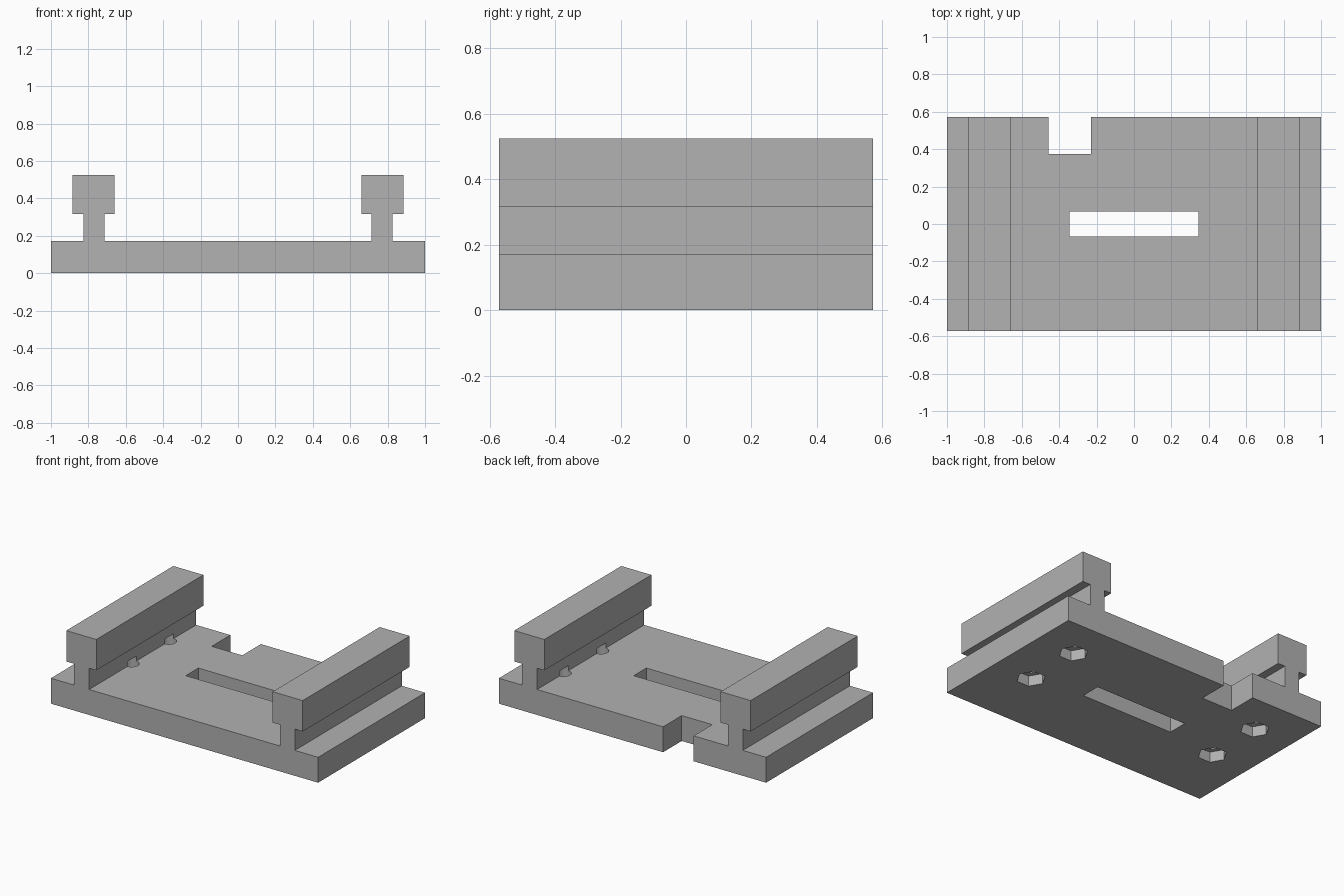
import bpy
import bmesh
import math

cube = bpy.data.objects.get("Cube")
if cube:
    bpy.data.objects.remove(cube, do_unlink=True)

HALF_DEPTH = 0.572
PLATE_TOP = 0.172

grey = bpy.data.materials.new("plain grey")
grey.use_nodes = True
colour = (0.445, 0.445, 0.445, 1)
grey.diffuse_color = colour
grey.node_tree.nodes["Principled BSDF"].inputs["Base Color"].default_value = colour


def add_object(name, bm):
    bmesh.ops.recalc_face_normals(bm, faces=bm.faces)
    mesh = bpy.data.meshes.new(name)
    bm.to_mesh(mesh)
    bm.free()
    obj = bpy.data.objects.new(name, mesh)
    mesh.materials.append(grey)
    bpy.context.collection.objects.link(obj)
    return obj


def cut(target, name, bm):
    cutter = add_object(name, bm)
    cutter.hide_render = True
    mod = target.modifiers.new(name, "BOOLEAN")
    mod.operation = "DIFFERENCE"
    mod.solver = "EXACT"
    mod.object = cutter
    bpy.context.view_layer.objects.active = target
    bpy.ops.object.modifier_apply(modifier=mod.name)
    bpy.data.objects.remove(cutter, do_unlink=True)


def box(x0, x1, y0, y1, z0, z1):
    bm = bmesh.new()
    bmesh.ops.create_cube(bm, size=1)
    for v in bm.verts:
        v.co = ((x0 + x1) / 2 + v.co.x * (x1 - x0),
                (y0 + y1) / 2 + v.co.y * (y1 - y0),
                (z0 + z1) / 2 + v.co.z * (z1 - z0))
    return bm


def prism(x, y, z0, z1, radius, sides):
    bm = bmesh.new()
    ring = [bm.verts.new((x + radius * math.cos(math.tau * i / sides),
                          y + radius * math.sin(math.tau * i / sides), z0))
            for i in range(sides)]
    face = bm.faces.new(ring)
    new = bmesh.ops.extrude_face_region(bm, geom=[face])["geom"]
    for v in new:
        if isinstance(v, bmesh.types.BMVert):
            v.co.z = z1
    return bm


# Plate and two T-shaped rails as one mirrored profile, extruded front to back
half = [(1, 0), (1, PLATE_TOP), (0.826, PLATE_TOP), (0.826, 0.316),
        (0.885, 0.316), (0.885, 0.525), (0.66, 0.525), (0.66, 0.316),
        (0.714, 0.316), (0.714, PLATE_TOP)]
outline = half + [(-x, z) for x, z in reversed(half)]
bm = bmesh.new()
front = bm.faces.new([bm.verts.new((x, -HALF_DEPTH, z)) for x, z in outline])
extruded = bmesh.ops.extrude_face_region(bm, geom=[front])["geom"]
for v in extruded:
    if isinstance(v, bmesh.types.BMVert):
        v.co.y = HALF_DEPTH
base = add_object("rail_base_plate", bm)

# Centre slot and back notch
cut(base, "slot_cutter", box(-0.344, 0.344, -0.067, 0.067, -0.1, 0.25))
cut(base, "notch_cutter", box(-0.458, -0.229, 0.373, 0.7, -0.1, 0.25))

# Screw holes with hexagonal nut pockets underneath
for x in (-0.717, 0.717):
    for y in (-0.115, 0.285):
        cut(base, "nut_pocket_cutter", prism(x, y, -0.1, 0.07, 0.09, 6))
        cut(base, "screw_hole_cutter", prism(x, y, -0.1, 0.205, 0.048, 24))

bpy.ops.object.select_all(action="DESELECT")
base.select_set(True)
bpy.context.view_layer.objects.active = base
bpy.ops.object.shade_smooth_by_angle(angle=math.radians(25))
